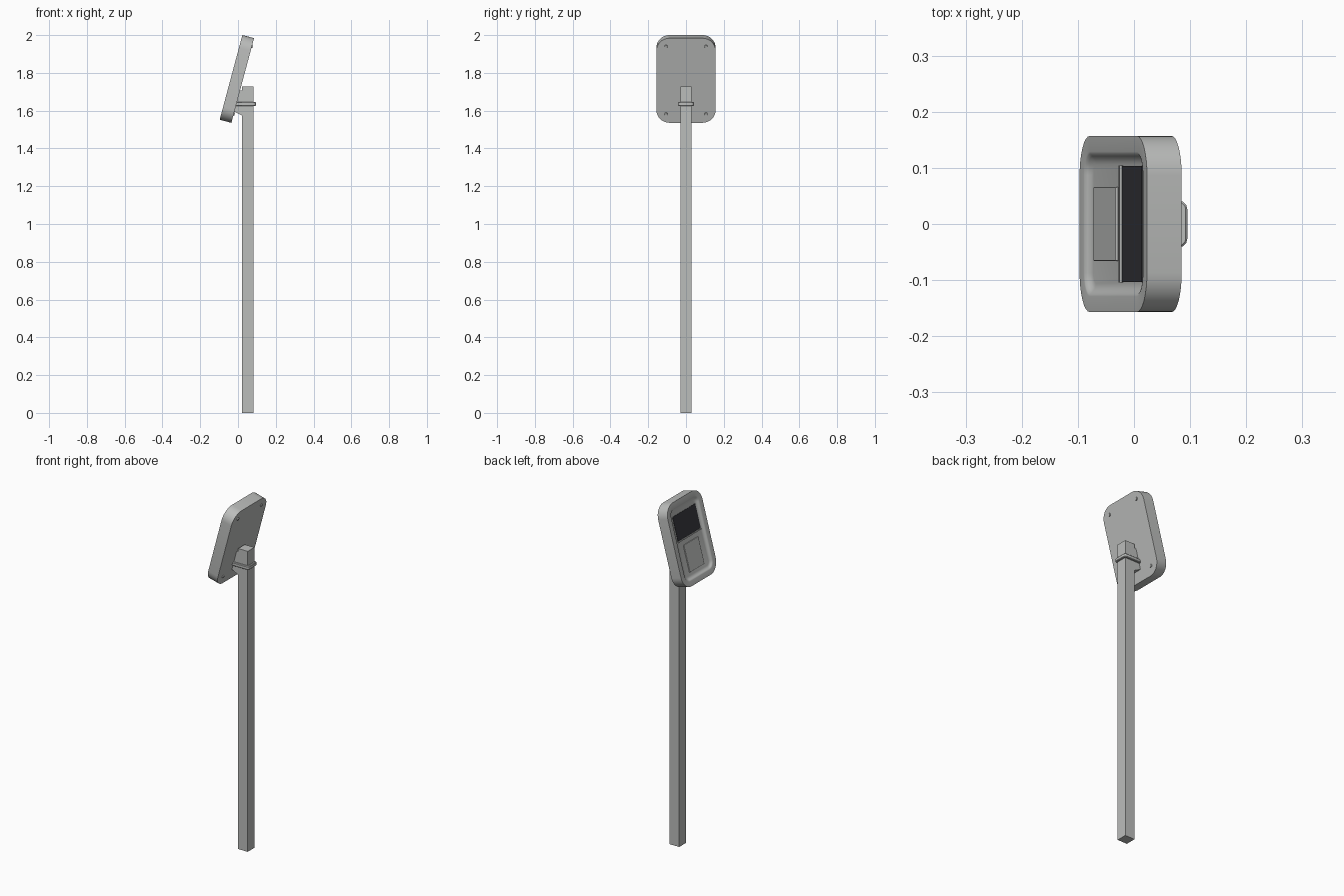
import bpy, bmesh, math
from mathutils import Matrix, Vector

if "Cube" in bpy.data.objects:
    bpy.data.objects.remove(bpy.data.objects["Cube"])


def material(name, c):
    m = bpy.data.materials.new(name)
    m.diffuse_color = (*c, 1)
    m.use_nodes = True
    m.node_tree.nodes["Principled BSDF"].inputs["Base Color"].default_value = m.diffuse_color
    return m


GREY = material("light_grey", (0.50, 0.51, 0.50))
DARK = material("dark_screen", (0.035, 0.036, 0.042))

# Panel frame: local x = width, local y = up the panel, local z = outward face
TILT = math.radians(15)
s, c = math.sin(TILT), math.cos(TILT)
PANEL = Matrix(((0, s, -c, -0.006), (-1, 0, 0, 0), (0, c, s, 1.768), (0, 0, 0, 1)))


def finish(name, bm, mat, matrix=None, smooth=False):
    bmesh.ops.recalc_face_normals(bm, faces=bm.faces)
    if matrix:
        bm.transform(matrix)
    me = bpy.data.meshes.new(name)
    bm.to_mesh(me)
    bm.free()
    me.materials.append(mat)
    ob = bpy.data.objects.new(name, me)
    bpy.context.collection.objects.link(ob)
    if smooth:
        bpy.ops.object.select_all(action='DESELECT')
        ob.select_set(True)
        bpy.context.view_layer.objects.active = ob
        bpy.ops.object.shade_smooth_by_angle(angle=math.radians(35))
    return ob


def box(name, lo, hi, mat, matrix=None, bevel=0):
    bm = bmesh.new()
    bmesh.ops.create_cube(bm, size=1)
    for v in bm.verts:
        v.co = [lo[i] + (v.co[i] + 0.5) * (hi[i] - lo[i]) for i in range(3)]
    if bevel:
        bmesh.ops.bevel(bm, geom=bm.edges[:], offset=bevel, segments=2,
                        profile=0.5, affect='EDGES')
    return finish(name, bm, mat, matrix)


def rounded(hw, hh, r, n=8):
    """Rounded rectangle outline."""
    pts = []
    for k, (sx, sy) in enumerate(((1, 1), (-1, 1), (-1, -1), (1, -1))):
        for i in range(n + 1):
            a = math.pi / 2 * (k + i / n)
            pts.append((sx * (hw - r) + r * math.cos(a), sy * (hh - r) + r * math.sin(a)))
    return pts


def loft(name, rings, mat, matrix=None, closed=False):
    """Skin a stack of equal-length rings, capped or joined end to end."""
    bm = bmesh.new()
    loops = [[bm.verts.new(p) for p in ring] for ring in rings]
    pairs = list(zip(loops, loops[1:]))
    if closed:
        pairs.append((loops[-1], loops[0]))
    for a, b in pairs:
        for i in range(len(a)):
            j = (i + 1) % len(a)
            bm.faces.new((a[i], a[j], b[j], b[i]))
    if not closed:
        bm.faces.new(loops[0])
        bm.faces.new(loops[-1])
    return finish(name, bm, mat, matrix, smooth=True)


# Housing: rounded slab with a softly dished front
W, H, R, T = 0.157, 0.232, 0.07, 0.032
section = [(0, -T), (0, T), (0.028, T), (0.032, T - 0.001), (0.036, T - 0.005),
           (0.041, T - 0.009), (0.046, T - 0.011), (0.051, T - 0.012)]
loft("panel_housing",
     [[(x, y, z) for x, y in rounded(W - d, H - d, R - d)] for d, z in section],
     GREY, PANEL)

# Front details
F = T - 0.012
box("screen", (-0.103, 0.022, F - 0.003), (0.103, 0.157, F + 0.002), DARK, PANEL)
box("screen_ledge", (-0.104, 0.015, F - 0.003), (0.104, 0.022, F + 0.006), GREY, PANEL)
box("lower_plate", (-0.066, -0.164, F - 0.003), (0.066, -0.012, F + 0.005), GREY, PANEL, 0.002)

# Screw heads at the back corners
for i, (x, y) in enumerate([(a, b) for a in (-0.106, 0.106) for b in (-0.183, 0.186)]):
    bm = bmesh.new()
    bmesh.ops.create_cone(bm, cap_ends=True, segments=16, radius1=0.007, radius2=0.010,
                          depth=0.010, matrix=Matrix.Translation((x, y, -T)))
    finish(f"back_screw_{i + 1}", bm, GREY, PANEL, smooth=True)

# Square post
box("post", (0.022, -0.03, 0), (0.083, 0.03, 1.727), GREY)

# Wedge bracket between the housing and the post
profile = [(0.006, 1.707), (0.024, 1.707), (0.024, 1.573), (-0.026, 1.598)]
loft("wedge_bracket", [[(x, y, z) for x, z in profile] for y in (-0.028, 0.028)], GREY)

# Clamp band around post and bracket
band = [(0.0, 1.625), (0.008, 1.625), (0.011, 1.628), (0.011, 1.642),
        (0.008, 1.645), (0.0, 1.645)]
loft("clamp_band",
     [[(0.0385 + x, y, z) for x, y in rounded(0.0455 + d, 0.0305 + d, 0.004 + d, 3)]
      for d, z in band], GREY, closed=True)
